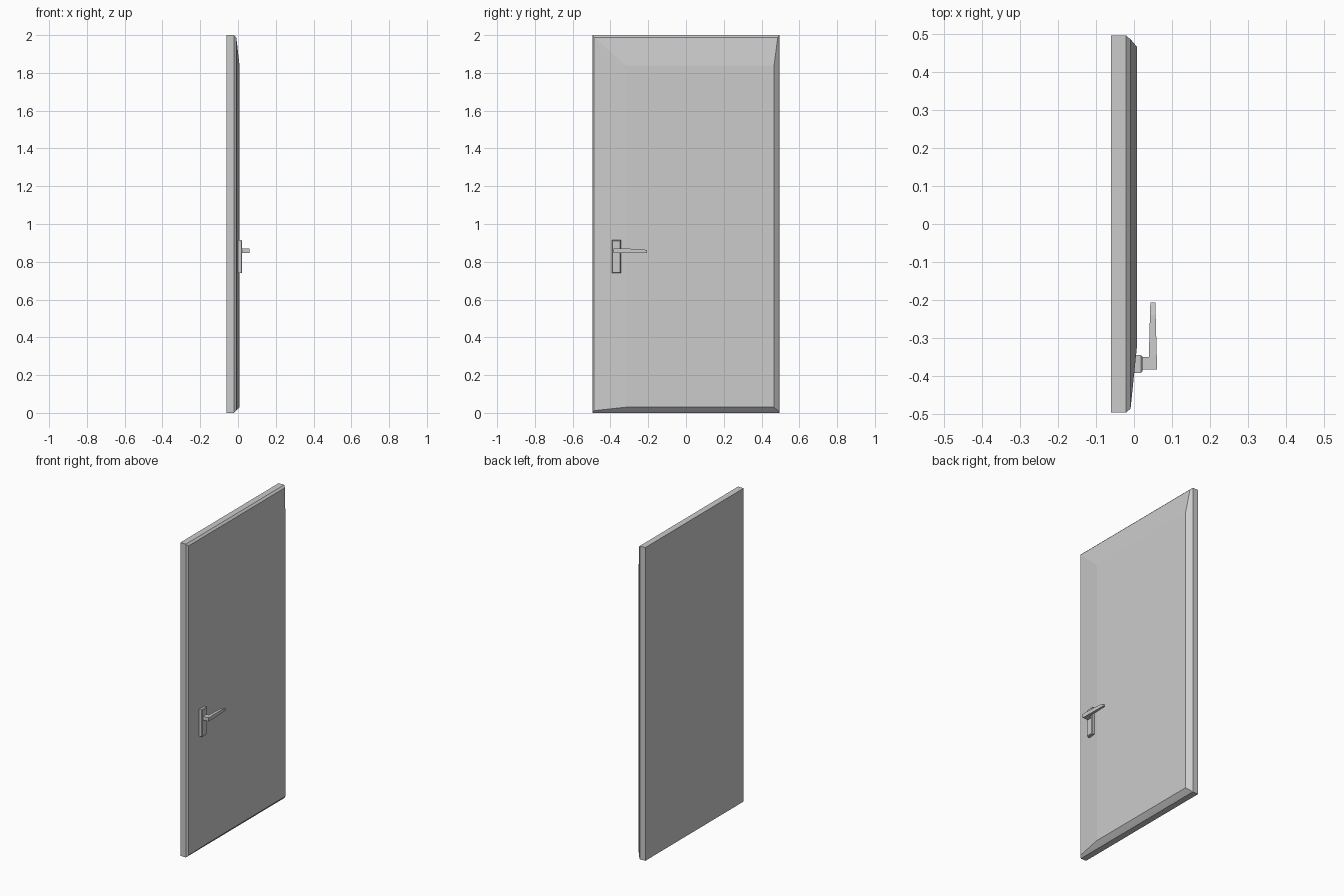
import bpy, bmesh

if "Cube" in bpy.data.objects:
    bpy.data.objects.remove(bpy.data.objects["Cube"])


def make_object(name, bm):
    bmesh.ops.recalc_face_normals(bm, faces=bm.faces)
    mesh = bpy.data.meshes.new(name)
    bm.to_mesh(mesh)
    bm.free()
    obj = bpy.data.objects.new(name, mesh)
    bpy.context.collection.objects.link(obj)
    return obj


def loft(name, rings):
    """Join rings of points with quads and cap both ends."""
    bm = bmesh.new()
    loops = [[bm.verts.new(p) for p in ring] for ring in rings]
    n = len(loops[0])
    for a, b in zip(loops, loops[1:]):
        for i in range(n):
            j = (i + 1) % n
            bm.faces.new((a[i], a[j], b[j], b[i]))
    bm.faces.new(loops[0])
    bm.faces.new(loops[-1])
    return make_object(name, bm)


def rect_x(x, y0, y1, z0, z1):
    return [(x, y0, z0), (x, y1, z0), (x, y1, z1), (x, y0, z1)]


def rect_y(y, x0, x1, z0, z1):
    return [(x0, y, z0), (x1, y, z0), (x1, y, z1), (x0, y, z1)]


# Door slab: flat back, narrow chamfer, then wide slopes on the lock and top sides
loft("door_leaf", [
    rect_x(-0.06, -0.496, 0.496, 0, 2),
    rect_x(-0.021, -0.496, 0.496, 0, 2),
    rect_x(-0.009, -0.486, 0.486, 0.012, 1.988),
    rect_x(0.008, -0.32, 0.466, 0.03, 1.84),
])

# Handle back plate with a chamfered front edge
loft("handle_plate", [
    rect_x(-0.005, -0.392, -0.345, 0.74, 0.915),
    rect_x(0.018, -0.392, -0.345, 0.74, 0.915),
    rect_x(0.022, -0.388, -0.349, 0.744, 0.911),
])

# Spindle from the plate to the lever
loft("handle_spindle", [
    rect_x(0.02, -0.383, -0.35, 0.846, 0.87),
    rect_x(0.05, -0.383, -0.35, 0.846, 0.87),
])

# Lever, tapering towards its tip
loft("handle_lever", [
    rect_y(-0.383, 0.039, 0.06, 0.846, 0.87),
    rect_y(-0.35, 0.039, 0.06, 0.846, 0.87),
    rect_y(-0.24, 0.042, 0.057, 0.847, 0.868),
    rect_y(-0.207, 0.043, 0.056, 0.847, 0.862),
])
